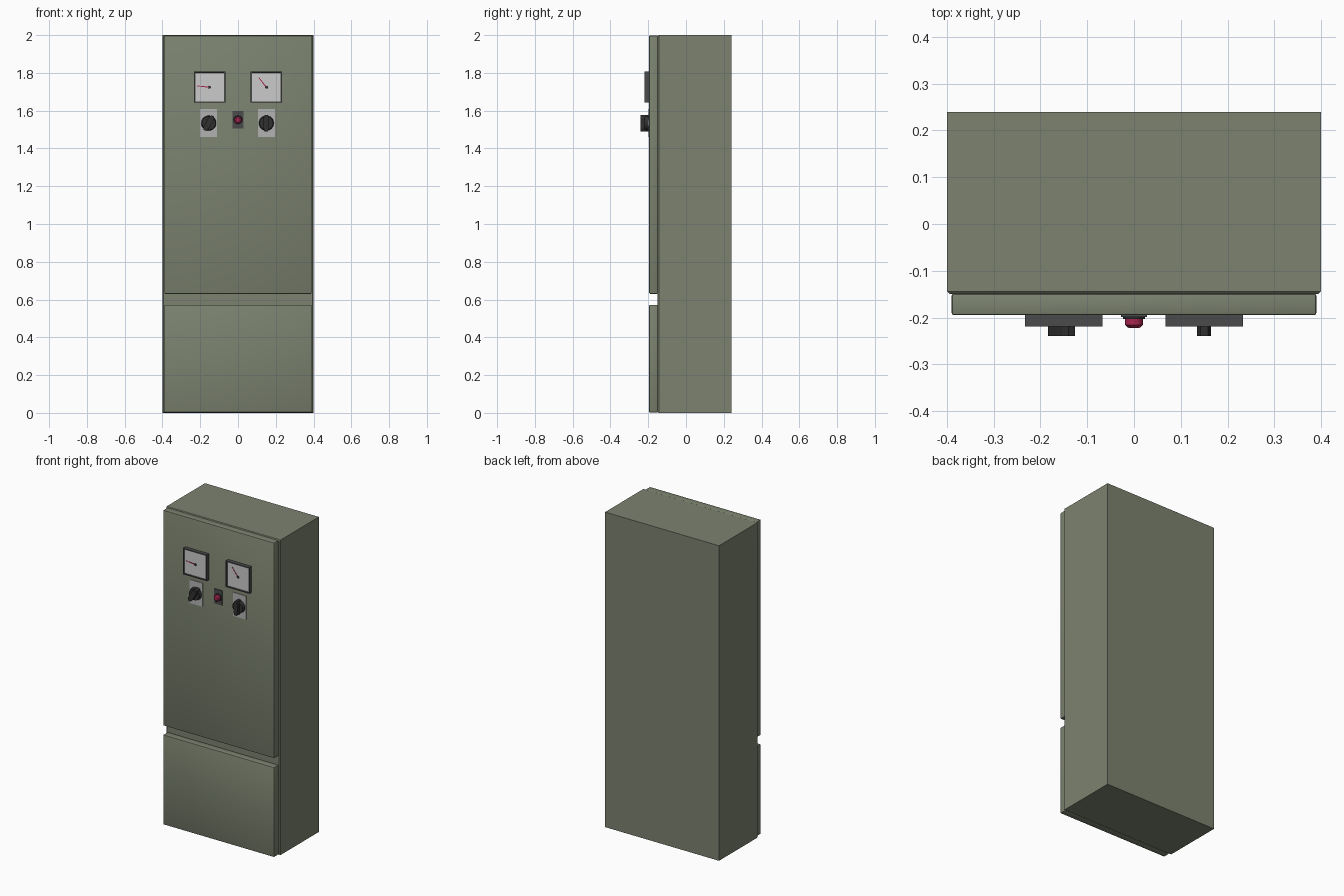
import bpy, bmesh, math
from mathutils import Matrix

if "Cube" in bpy.data.objects:
    bpy.data.objects.remove(bpy.data.objects["Cube"])


def material(name, rgb):
    m = bpy.data.materials.new(name)
    m.diffuse_color = (*rgb, 1)
    m.use_nodes = True
    m.node_tree.nodes["Principled BSDF"].inputs["Base Color"].default_value = m.diffuse_color
    return m


GREEN = material("green_paint", (0.2, 0.225, 0.16))
DARK = material("dark_plastic", (0.07, 0.07, 0.07))
BLACK = material("black_plastic", (0.03, 0.03, 0.03))
WHITE = material("dial_white", (0.65, 0.65, 0.65))
PLATE = material("plate_grey", (0.45, 0.45, 0.45))
RED = material("red", (0.4, 0.02, 0.08))


def finish(name, bm, mat, smooth=False):
    me = bpy.data.meshes.new(name)
    bmesh.ops.recalc_face_normals(bm, faces=bm.faces)
    bm.to_mesh(me)
    bm.free()
    ob = bpy.data.objects.new(name, me)
    bpy.context.collection.objects.link(ob)
    me.materials.append(mat)
    if smooth:
        bpy.context.view_layer.objects.active = ob
        ob.select_set(True)
        bpy.ops.object.shade_smooth_by_angle(angle=math.radians(35))
        ob.select_set(False)
    return ob


def box_bm(x, y, z):
    bm = bmesh.new()
    bmesh.ops.create_cube(bm, size=1)
    for v in bm.verts:
        v.co = [lo + (c + 0.5) * (hi - lo) for c, (lo, hi) in zip(v.co, (x, y, z))]
    return bm


def box(name, x, y, z, mat, bevel=0.0, segments=2):
    bm = box_bm(x, y, z)
    if bevel:
        bmesh.ops.bevel(bm, geom=bm.edges[:], offset=bevel, segments=segments,
                        profile=0.5, affect='EDGES')
    return finish(name, bm, mat, bevel > 0)


def disc(name, x, z, y_back, y_front, r1, r2, mat, sides=24):
    bm = bmesh.new()
    bmesh.ops.create_cone(bm, cap_ends=True, segments=sides, radius1=r1, radius2=r2,
                          depth=y_back - y_front)
    bm.transform(Matrix.Translation((x, (y_back + y_front) / 2, z))
                 @ Matrix.Rotation(math.pi / 2, 4, 'X'))
    return finish(name, bm, mat, True)


def prism(name, pts, x, z, angle, y_back, y_front, mat):
    # extrude an outline drawn in the front plane, turned by angle
    bm = bmesh.new()
    f = bm.faces.new([bm.verts.new((px, y_back, pz)) for px, pz in pts])
    top = bmesh.ops.extrude_face_region(bm, geom=[f])["geom"]
    for v in top:
        if isinstance(v, bmesh.types.BMVert):
            v.co.y = y_front
    bm.transform(Matrix.Translation((x, 0, z)) @ Matrix.Rotation(angle, 4, 'Y'))
    return finish(name, bm, mat)


# cabinet body with chamfered front rim
bm = box_bm((-0.4, 0.4), (-0.15, 0.24), (0, 2))
rim = [e for e in bm.edges if all(v.co.y < -0.1 for v in e.verts)]
bmesh.ops.bevel(bm, geom=rim, offset=0.006, segments=1, affect='EDGES')
finish("cabinet_body", bm, GREEN)

# front panels
box("upper_door", (-0.39, 0.39), (-0.195, -0.149), (0.63, 1.998), GREEN, 0.005)
box("lower_panel", (-0.39, 0.39), (-0.195, -0.149), (0.002, 0.572), GREEN, 0.005)


def meter(side, x, angle):
    # housing with a recessed dial
    bm = box_bm((x - 0.083, x + 0.083), (-0.219, -0.194), (1.642, 1.808))
    bm.faces.ensure_lookup_table()
    front = min(bm.faces, key=lambda f: f.calc_center_median().y)
    bmesh.ops.inset_region(bm, faces=[front], thickness=0.007, use_even_offset=True)
    bmesh.ops.inset_region(bm, faces=[front], thickness=0.001, depth=-0.005)
    front.material_index = 1
    ob = finish(side + "_meter_housing", bm, DARK)
    ob.data.materials.append(WHITE)
    # needle and pivot
    prism(side + "_meter_needle", [(-0.003, 0), (0.003, 0), (0.002, 0.066), (-0.002, 0.066)],
          x, 1.724, angle, -0.2135, -0.2155, RED)
    disc(side + "_meter_pivot", x, 1.724, -0.213, -0.2175, 0.008, 0.007, BLACK, 16)


meter("left", -0.15, math.radians(-84))
meter("right", 0.15, math.radians(-38))

GRIP = [(-0.008, -0.044), (0.008, -0.044), (0.015, -0.028), (0.015, 0.028),
        (0.008, 0.044), (-0.008, 0.044), (-0.015, 0.028), (-0.015, -0.028)]


def switch(side, x, angle):
    box(side + "_switch_plate", (x - 0.045, x + 0.045), (-0.199, -0.194), (1.46, 1.61), PLATE)
    disc(side + "_switch_base", x, 1.534, -0.198, -0.219, 0.04, 0.036, BLACK)
    prism(side + "_switch_grip", GRIP, x, 1.534, angle, -0.199, -0.24, BLACK)


switch("left", -0.155, math.radians(30))
switch("right", 0.15, 0)

# indicator lamp
box("lamp_plate", (-0.028, 0.028), (-0.199, -0.194), (1.505, 1.598), DARK)
disc("lamp_collar", 0, 1.55, -0.198, -0.203, 0.024, 0.023, BLACK)
disc("lamp_lens", 0, 1.55, -0.202, -0.216, 0.019, 0.019, RED)
disc("lamp_lens_tip", 0, 1.55, -0.216, -0.222, 0.019, 0.012, RED)
